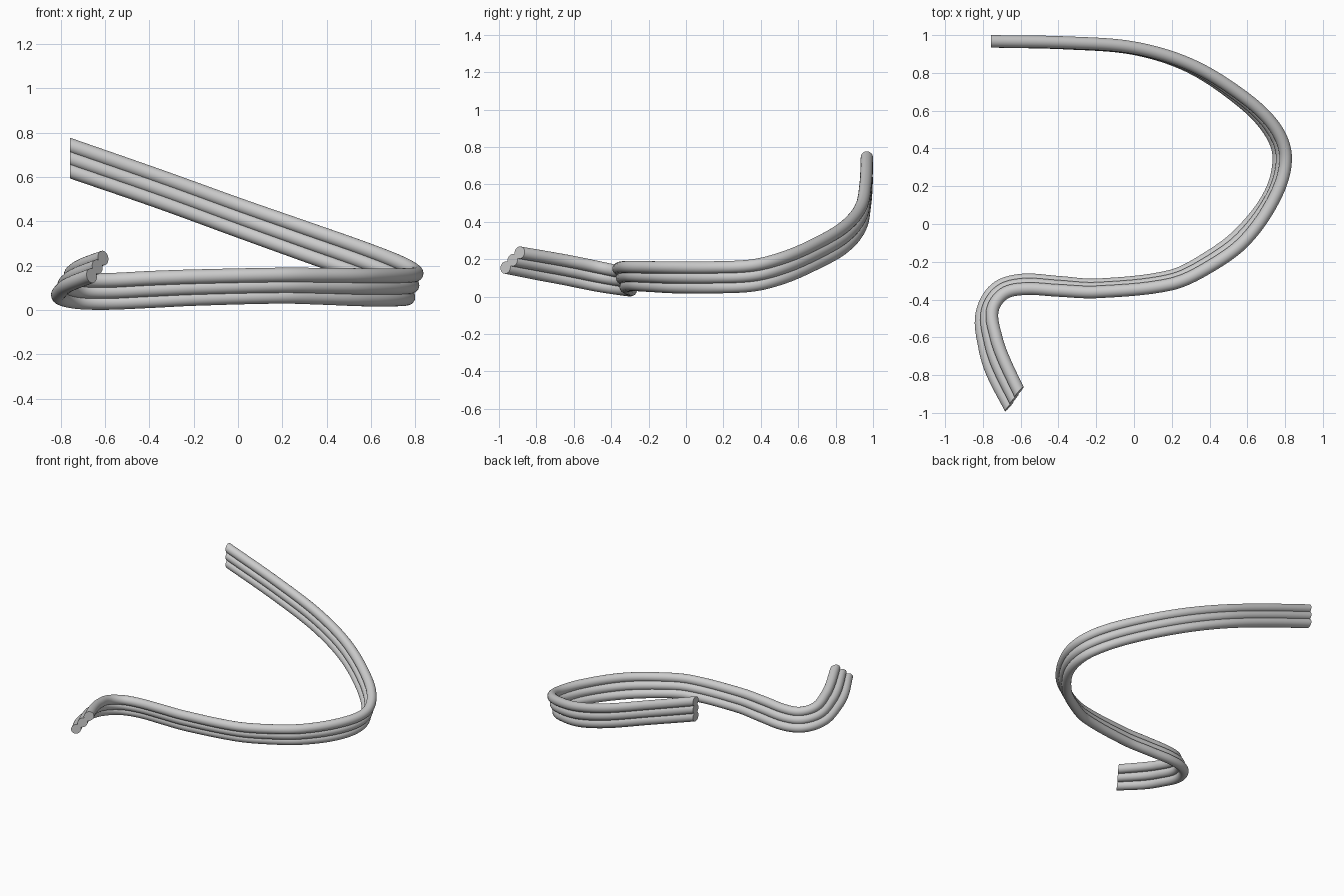
import bpy, bmesh, math
from mathutils import Vector
from mathutils.geometry import interpolate_bezier

if "Cube" in bpy.data.objects:
    bpy.data.objects.remove(bpy.data.objects["Cube"])

R, SIDES, STEPS = 0.033, 24, 8

# centre lines of the upper and lower tubes
UPPER = [(-.757, .967, .742), (-.35, .96, .60), (0, .933, .474), (.3, .843, .37), (.57, .68, .275),
         (.74, .52, .208), (.803, .36, .167), (.755, .16, .156), (.59, -.085, .155),
         (.385, -.235, .157), (.19, -.32, .158), (-.2, -.36, .15), (-.4, -.352, .143),
         (-.58, -.343, .134), (-.69, -.37, .136), (-.75, -.46, .155), (-.73, -.6, .184),
         (-.69, -.715, .205), (-.608, -.89, .235)]
LOWER = [(-.757, .967, .628), (-.35, .957, .488), (0, .928, .36), (.29, .835, .255), (.55, .665, .162),
         (.705, .51, .097), (.766, .36, .06), (.72, .16, .05), (.56, -.05, .05),
         (.38, -.185, .057), (.19, -.277, .062), (-.2, -.322, .052), (-.4, -.308, .042),
         (-.6, -.297, .034), (-.735, -.345, .039), (-.807, -.48, .06), (-.79, -.66, .096),
         (-.75, -.79, .12), (-.66, -.965, .155)]
START_CUT = (Vector((-.757, 0, 0)), Vector((1, 0, 0)))
END_CUT = (Vector((-.634, -.9275, .195)), Vector((.75, -.65, .13)))


def smooth_path(pts):
    # cubic interpolation through the stations
    n = len(pts)
    tan = [(pts[min(i + 1, n - 1)] - pts[max(i - 1, 0)]).normalized() for i in range(n)]
    out = []
    for i in range(n - 1):
        a, b = pts[i], pts[i + 1]
        h = (b - a).length / 3
        seg = interpolate_bezier(a, a + tan[i] * h, b - tan[i + 1] * h, b, STEPS + 1)
        out += seg[:-1]
    return out + [pts[-1]]


def tube(name, pts):
    path = smooth_path(pts)
    n = len(path)
    bm = bmesh.new()
    rings = []
    for i, p in enumerate(path):
        t = (path[min(i + 1, n - 1)] - path[max(i - 1, 0)]).normalized()
        side = t.cross(Vector((0, 0, 1))).normalized()
        up = side.cross(t)
        ring = []
        for k in range(SIDES):
            a = 2 * math.pi * k / SIDES
            v = p + (side * math.cos(a) + up * math.sin(a)) * R
            # slide the end rings onto the slanted cut planes
            if i in (0, n - 1):
                o, nrm = START_CUT if i == 0 else END_CUT
                v += t * ((o - v).dot(nrm) / t.dot(nrm))
            ring.append(bm.verts.new(v))
        rings.append(ring)
    for r0, r1 in zip(rings, rings[1:]):
        for k in range(SIDES):
            j = (k + 1) % SIDES
            bm.faces.new((r0[k], r0[j], r1[j], r1[k]))
    bm.faces.new(rings[0])
    bm.faces.new(rings[-1])
    bmesh.ops.recalc_face_normals(bm, faces=bm.faces)
    me = bpy.data.meshes.new(name)
    bm.to_mesh(me)
    bm.free()
    ob = bpy.data.objects.new(name, me)
    bpy.context.collection.objects.link(ob)
    bpy.context.view_layer.objects.active = ob
    ob.select_set(True)
    bpy.ops.object.shade_smooth_by_angle(angle=math.radians(40))
    ob.select_set(False)


# three stacked tubes, the middle one halfway between the outer two
for name, f in (("upper_tube", 0), ("middle_tube", .5), ("lower_tube", 1)):
    tube(name, [Vector(a).lerp(Vector(b), f) for a, b in zip(UPPER, LOWER)])
